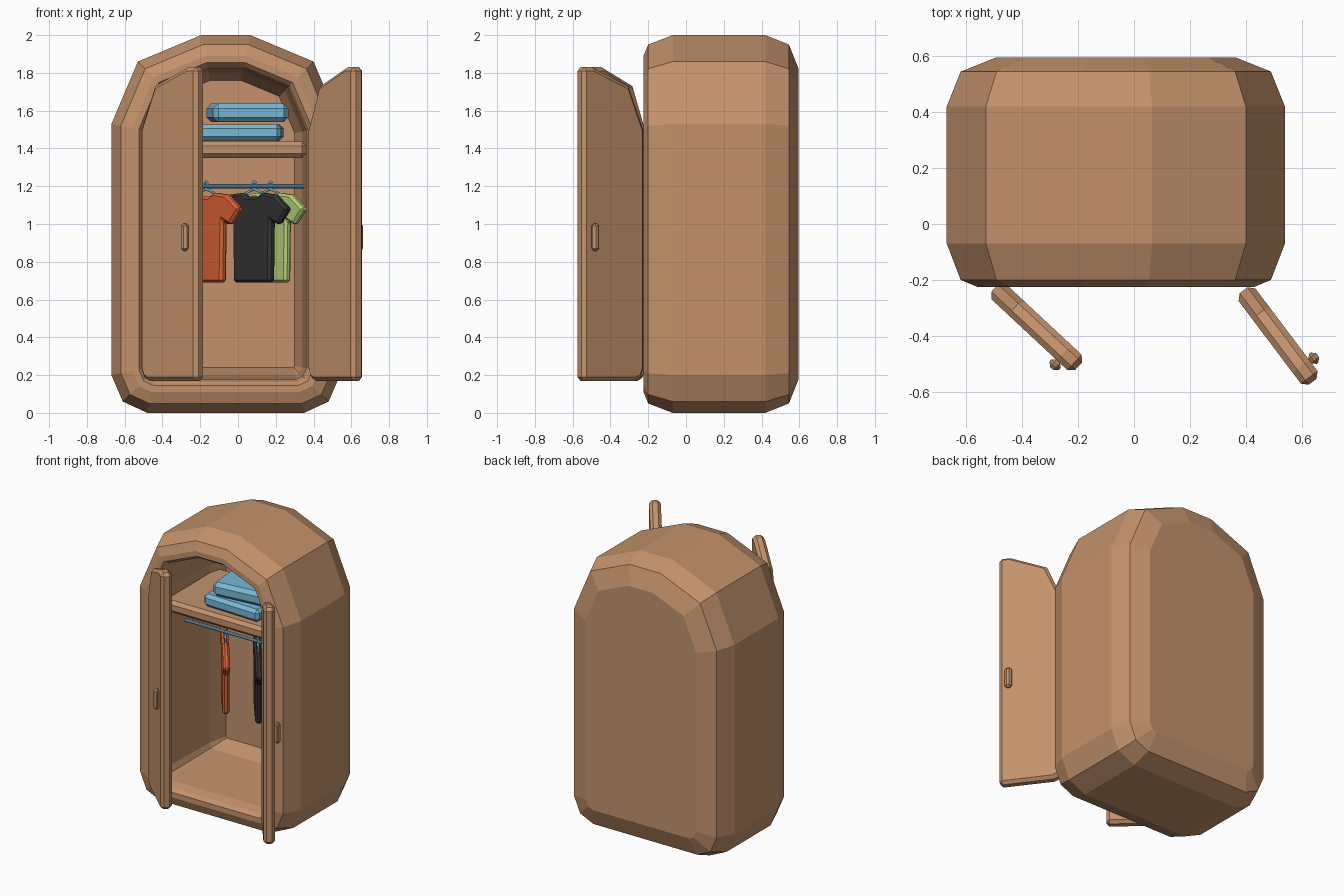
import bpy, bmesh, math
from mathutils import Vector, Matrix

old = bpy.data.objects.get("Cube")
if old:
    bpy.data.objects.remove(old, do_unlink=True)


def material(name, rgb):
    m = bpy.data.materials.new(name)
    m.use_nodes = True
    m.diffuse_color = (*rgb, 1)
    m.node_tree.nodes["Principled BSDF"].inputs["Base Color"].default_value = (*rgb, 1)
    return m


wood = material("warm wood", (.55, .29, .15))
blue = material("soft blue", (.19, .48, .68))
orange = material("burnt orange", (.68, .12, .034))
black = material("charcoal", (.034, .034, .034))
green = material("leaf green", (.46, .63, .19))


def finish(name, bm, mat, loc=(0, 0, 0), turn=0, bevel=0, limit=50):
    bmesh.ops.recalc_face_normals(bm, faces=bm.faces)
    mesh = bpy.data.meshes.new(name)
    bm.to_mesh(mesh)
    bm.free()
    mesh.materials.append(mat)
    ob = bpy.data.objects.new(name, mesh)
    bpy.context.collection.objects.link(ob)
    ob.location = loc
    ob.rotation_euler.z = math.radians(turn)
    if bevel:
        mod = ob.modifiers.new("chamfer", "BEVEL")
        mod.width = bevel
        mod.segments = 1
        mod.limit_method = "ANGLE"
        mod.angle_limit = math.radians(limit)
    return ob


def box(name, size, mat, loc, turn=0, bevel=.02):
    bm = bmesh.new()
    bmesh.ops.create_cube(bm, size=1, matrix=Matrix.Diagonal((*size, 1)))
    return finish(name, bm, mat, loc, turn, bevel)


def slab(name, outline, thick, mat, loc, turn, bevel):
    # Upright plate: an x-z outline given thickness along y
    bm = bmesh.new()
    face = bm.faces.new([bm.verts.new((x, -thick / 2, z)) for x, z in outline])
    ext = bmesh.ops.extrude_face_region(bm, geom=[face])["geom"]
    bmesh.ops.translate(bm, vec=(0, thick, 0),
                        verts=[v for v in ext if isinstance(v, bmesh.types.BMVert)])
    return finish(name, bm, mat, loc, turn, bevel)


# Cabinet outline, right half from bottom to top, then mirrored
half = [(.415, 0), (.545, .06), (.605, .2), (.605, 1.53), (.465, 1.86), (.13, 2)]
outline = [Vector(p) for p in half + [(-x, z) for x, z in reversed(half)]]


def inset(d):
    result = []
    for i, p in enumerate(outline):
        a = (p - outline[i - 1]).normalized()
        b = (outline[(i + 1) % len(outline)] - p).normalized()
        na, nb = Vector((-a.y, a.x)), Vector((-b.y, b.x))
        result.append(p + (na + nb) * d / (1 + na.dot(nb)))
    return result


# Cabinet shell: rings (inset, depth) from outer back, round the lip, to inner back
CX = -.065
rings = [(.175, .595), (.05, .545), (0, .42), (0, -.07), (.05, -.2), (.11, -.225),
         (.145, -.225), (.165, -.2), (.18, -.14), (.2, .36), (.24, .48)]
bm = bmesh.new()
loops = [[bm.verts.new((p.x, y, p.y)) for p in inset(d)] for d, y in rings]
for a, b in zip(loops, loops[1:]):
    for i in range(len(a)):
        j = (i + 1) % len(a)
        bm.faces.new((a[i], a[j], b[j], b[i]))
bm.faces.new(loops[0])
bm.faces.new(loops[-1])
finish("cabinet_shell", bm, wood, (CX, 0, 0))

# Doors: half of the opening, hung open at different angles, each with a handle
door_half = inset(.17)[:6]
WIDTH, THICK = .41, .075
door = [(WIDTH, door_half[0].y)]
door += [(.435 - p.x, p.y) for p in door_half]
door += [(WIDTH, door_half[-1].y)]
for side, hinge, turn, outer in (("right", (-.498, -.229, 0), -43, -1),
                                 ("left", (.392, -.237, 0), -53, 1)):
    slab(side + "_door", door, THICK, wood, hinge, turn, .02)
    grip = Matrix.Rotation(math.radians(turn), 3, "Z") @ Vector((.345, outer * .054, .93))
    box(side + "_door_handle", (.045, .036, .145), wood, Vector(hinge) + grip, turn, .014)

# Shelf and hanging rail
box("shelf", (.85, .6, .085), wood, (CX, .16, 1.393), bevel=.022)
RAIL_Y = .1
bm = bmesh.new()
bmesh.ops.create_cone(bm, cap_ends=True, segments=8, radius1=.011, radius2=.011, depth=.85,
                      matrix=Matrix.Rotation(math.pi / 2, 4, "Y"))
finish("hanging_rail", bm, blue, (CX, RAIL_Y, 1.2))

# Folded clothes on the shelf
box("lower_folded_cloth", (.44, .4, .088), blue, (.015, .1, 1.484), -2, .022)
box("upper_folded_cloth", (.4, .38, .098), blue, (.05, .1, 1.588), 6, .025)

# Shirts on hangers
shirt_half = [(.16, .69), (.167, 1.02), (.23, .995), (.317, 1.08), (.2, 1.155),
              (.09, 1.165), (.045, 1.145)]
shirt = shirt_half + [(-x, z) for x, z in reversed(shirt_half)]
hanger = [(.02, 1.215), (0, 1.225), (-.016, 1.21), (0, 1.185), (.17, 1.135),
          (-.17, 1.135), (0, 1.185)]
for name, x, mat in (("orange", -.17, orange), ("black", .085, black), ("green", .17, green)):
    place = (x, RAIL_Y, 0)
    slab(name + "_shirt", shirt, .045, mat, place, -53, .014)
    curve = bpy.data.curves.new(name + "_shirt_hanger", "CURVE")
    curve.dimensions = "3D"
    curve.bevel_depth = .008
    curve.bevel_resolution = 0
    curve.materials.append(blue)
    wire = curve.splines.new("POLY")
    wire.points.add(len(hanger) - 1)
    for point, (u, z) in zip(wire.points, hanger):
        point.co = (u, 0, z, 1)
    ob = bpy.data.objects.new(name + "_shirt_hanger", curve)
    bpy.context.collection.objects.link(ob)
    ob.location = place
    ob.rotation_euler.z = math.radians(-53)
